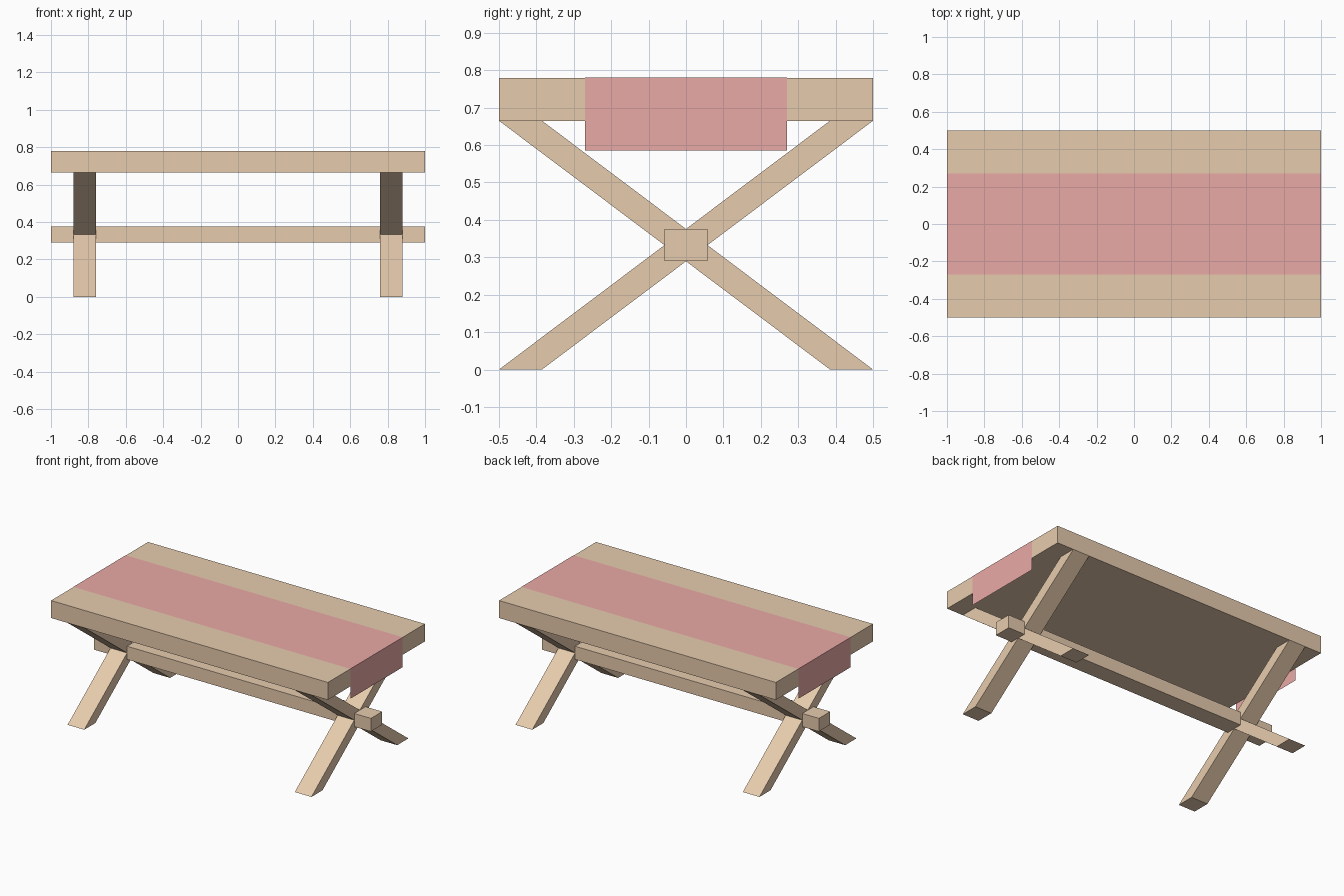
import bpy, bmesh

if "Cube" in bpy.data.objects:
    bpy.data.objects.remove(bpy.data.objects["Cube"])


def material(name, color):
    mat = bpy.data.materials.new(name)
    mat.diffuse_color = (*color, 1)
    mat.use_nodes = True
    mat.node_tree.nodes["Principled BSDF"].inputs["Base Color"].default_value = mat.diffuse_color
    return mat


wood = material("wood", (0.80, 0.60, 0.42))
cloth = material("cloth", (0.82, 0.40, 0.38))


def make_object(name, bm, mat):
    mesh = bpy.data.meshes.new(name)
    bm.to_mesh(mesh)
    bm.free()
    mesh.materials.append(mat)
    obj = bpy.data.objects.new(name, mesh)
    bpy.context.collection.objects.link(obj)
    return obj


def prism(name, profile, x0, x1, mat):
    """Extrude a (y, z) profile along x."""
    bm = bmesh.new()
    face = bm.faces.new([bm.verts.new((x0, y, z)) for y, z in profile])
    new = bmesh.ops.extrude_face_region(bm, geom=[face])["geom"]
    verts = [v for v in new if isinstance(v, bmesh.types.BMVert)]
    bmesh.ops.translate(bm, verts=verts, vec=(x1 - x0, 0, 0))
    bmesh.ops.recalc_face_normals(bm, faces=bm.faces)
    return make_object(name, bm, mat)


def rect(half_y, z0, z1):
    return [(-half_y, z0), (half_y, z0), (half_y, z1), (-half_y, z1)]


TOP, UNDER = 0.78, 0.665

# Table top and the stretcher running through the leg crossings
prism("table_top", rect(0.5, UNDER, TOP - 0.001), -0.999, 0.999, wood)
prism("stretcher", rect(0.058, 0.29, 0.376), -1, 1, wood)

# Crossed legs at each end
for end, x in (("left", -0.82), ("right", 0.82)):
    for lean, s in (("front", 1), ("back", -1)):
        profile = [(-0.5 * s, 0), (-0.385 * s, 0), (0.5 * s, UNDER), (0.385 * s, UNDER)]
        prism(f"{end}_{lean}_leg", profile, x - 0.06, x + 0.06, wood)

# Cloth runner: a thin sheet lying on the top and hanging over both ends
bm = bmesh.new()
path = [(-1, 0.585), (-1, TOP), (1, TOP), (1, 0.585)]
rows = [[bm.verts.new((x, y, z)) for y in (-0.27, 0.27)] for x, z in path]
for a, b in zip(rows, rows[1:]):
    bm.faces.new((a[0], b[0], b[1], a[1]))
make_object("table_runner", bm, cloth)
